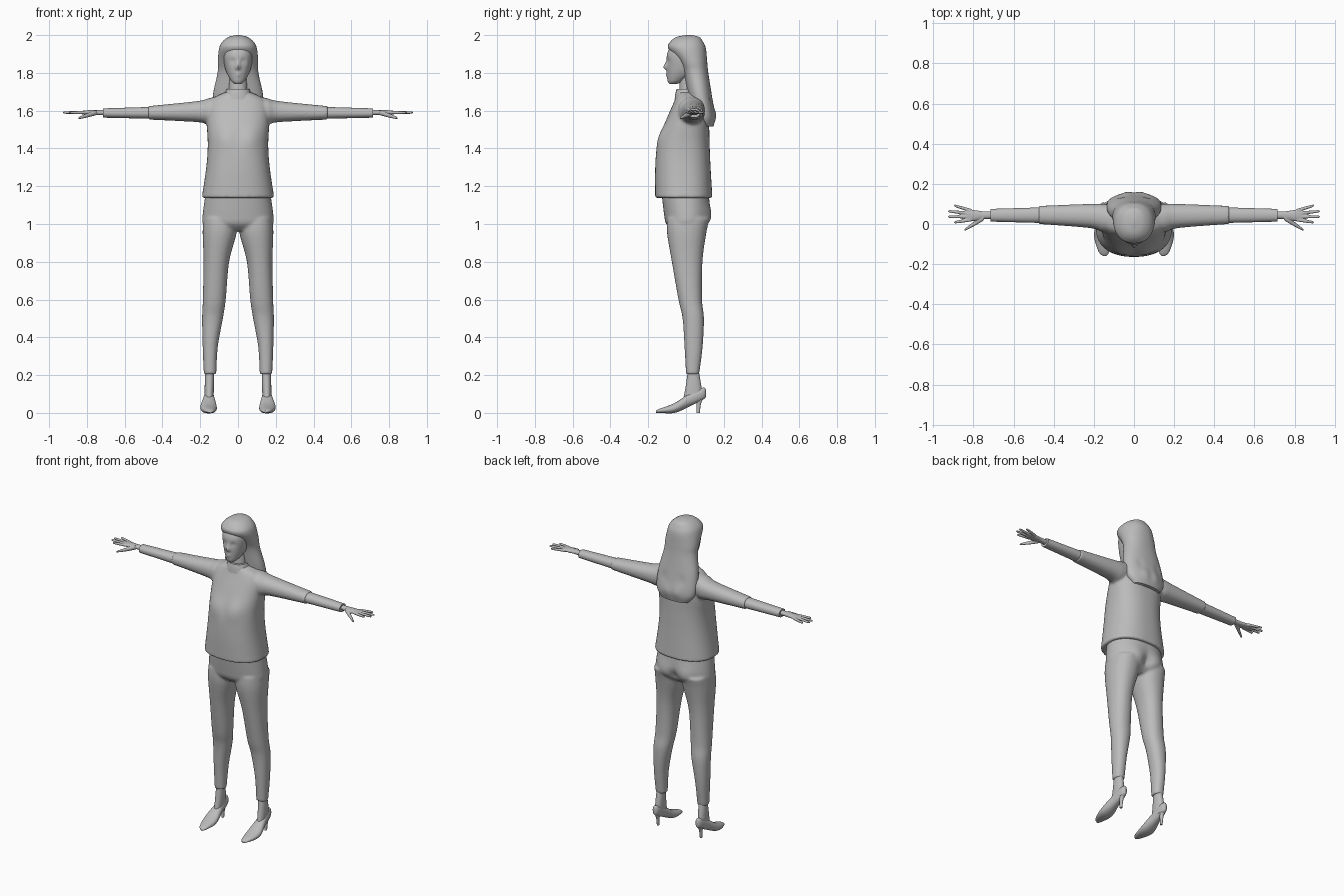
import bpy, bmesh, math
from mathutils import Vector

cube = bpy.data.objects.get("Cube")
if cube:
    bpy.data.objects.remove(cube)

grey = bpy.data.materials.new("plain grey")
grey.use_nodes = True
shade = (.5, .5, .5, 1)
grey.diffuse_color = shade
grey.node_tree.nodes["Principled BSDF"].inputs["Base Color"].default_value = shade

SIDES = {"left": 1, "right": -1}
FRONT, BACK = -1, 1


def smooth_rings(rings, steps):
    """Pass a Catmull-Rom spline through the rings."""
    last = len(rings) - 1
    result = []
    for i in range(last):
        before, start, end, after = (rings[max(0, min(last, i + k))] for k in (-1, 0, 1, 2))
        for step in range(steps):
            t = step / steps
            ring = []
            for p, q, r, w in zip(before, start, end, after):
                enter, leave = (r - p) / 2, (w - q) / 2
                rise = r - q
                bend = 3 * rise - 2 * enter - leave
                twist = enter + leave - 2 * rise
                ring.append(q + t * (enter + t * (bend + t * twist)))
            result.append(ring)
    return result + [rings[last]]


def oval_power(value, power):
    return math.copysign(abs(value) ** (2 / power), value)


def push_bumps(point, facing, bumps):
    """Move front or back points outward around each mirrored bump."""
    for x, z, radius, push, side in bumps:
        if facing * side > 0:
            distance = math.hypot(abs(point.x) - x, point.z - z) / radius
            point.y += push * facing * math.exp(-distance * distance)


def loft(bm, axis, rings, sides=48, steps=5, power=2.2, flip=1, bumps=()):
    """Skin oval rings (position, low, high, low, high) along an axis.
    Four-value rings (position, half width, low, high) are symmetric in x."""
    rings = [(r[0], -r[1], *r[1:]) if len(r) == 4 else r for r in rings]
    rows = []
    for place, u_low, u_high, v_low, v_high in smooth_rings(rings, steps):
        row = []
        for k in range(sides):
            angle = math.tau * k / sides
            c, s = math.cos(angle), math.sin(angle)
            u = (u_low + u_high) / 2 + (u_high - u_low) / 2 * oval_power(c, power)
            v = (v_low + v_high) / 2 + (v_high - v_low) / 2 * oval_power(s, power)
            layout = {"x": (place, u, v), "y": (u, place, v), "z": (u, v, place)}
            point = Vector(layout[axis])
            push_bumps(point, s, bumps)
            point.x *= flip
            row.append(bm.verts.new(point))
        rows.append(row)
    for lower, upper in zip(rows, rows[1:]):
        for k in range(sides):
            bm.faces.new((lower[k - 1], lower[k], upper[k], upper[k - 1]))
    bm.faces.new(rows[0])
    bm.faces.new(rows[-1])


def finish(name, bm, voxel=0):
    """Make an object; a voxel size fuses its overlapping pieces."""
    bmesh.ops.recalc_face_normals(bm, faces=bm.faces)
    mesh = bpy.data.meshes.new(name)
    bm.to_mesh(mesh)
    bm.free()
    mesh.materials.append(grey)
    obj = bpy.data.objects.new(name, mesh)
    bpy.context.collection.objects.link(obj)
    bpy.ops.object.select_all(action="DESELECT")
    obj.select_set(True)
    bpy.context.view_layer.objects.active = obj
    if voxel:
        fuse = obj.modifiers.new("fuse", "REMESH")
        fuse.mode = "VOXEL"
        fuse.voxel_size = voxel
        fuse.use_smooth_shade = True
        relax = obj.modifiers.new("relax", "SMOOTH")
        relax.iterations = 4
    else:
        bpy.ops.object.shade_smooth_by_angle(angle=math.radians(50))


def part(name, axis, rings, **options):
    bm = bmesh.new()
    loft(bm, axis, rings, **options)
    finish(name, bm)


def tube(bm, start, end, radius, tip_radius, flip):
    """Add a tapered round finger with a blunt tip."""
    rings = []
    for t, taper in ((0, 0), (.5, .3), (.95, 1)):
        x, y, z = start.lerp(end, t)
        r = radius + (tip_radius - radius) * taper
        rings.append((x, y - r, y + r, z - r, z + r))
    rings.append((end.x, end.y, end.y, end.z, end.z))
    loft(bm, "x", rings, sides=12, power=2, flip=flip)


# Head with sculpted nose, eye sockets, eyelids and lips
face = [
    (0, 1.83, .013, .02, FRONT), (0, 1.85, .01, .008, FRONT),
    (.03, 1.86, .015, -.009, FRONT), (.03, 1.855, .008, .004, FRONT),
    (0, 1.79, .014, .007, FRONT), (0, 1.76, .02, .004, FRONT)]
part("head", "z", [
    (1.74, .015, -.085, -.05), (1.76, .038, -.094, -.01), (1.82, .067, -.1, .08),
    (1.9, .078, -.1, .09), (1.96, .06, -.07, .08)], sides=96, steps=9, bumps=face)

# Neck and stand-up collar
part("neck", "z", [(1.66, .05, -.04, .07), (1.79, .047, -.03, .06)])
part("collar", "z", [(1.66, .085, -.06, .08), (1.69, .07, -.056, .075), (1.715, .06, -.05, .065)])

# Long hair, swept back from the face and falling behind the shoulders
locks = [(.035, 1.58, .03, .008, BACK), (.065, 1.65, .02, -.007, BACK)]
part("hair", "z", [
    (2, .01, 0, .03), (1.99, .05, -.05, .07), (1.965, .083, -.083, .09),
    (1.93, .1, -.094, .105), (1.86, .107, -.042, .112), (1.8, .108, -.015, .118),
    (1.68, .133, .01, .137), (1.57, .133, .04, .154), (1.515, .095, .08, .145)],
    sides=64, bumps=locks)

# Shirt body and upper sleeves, fused
bm = bmesh.new()
bust = [(.075, 1.46, .06, .014, FRONT), (.1, 1.57, .06, .006, BACK)]
loft(bm, "z", [
    (1.138, .192, -.163, .14), (1.3, .168, -.163, .13), (1.42, .16, -.15, .125),
    (1.55, .165, -.105, .12), (1.65, .15, -.062, .1), (1.7, .062, -.045, .07)],
    sides=64, power=2.4, bumps=bust)
for flip in SIDES.values():
    loft(bm, "x", [
        (.06, -.02, .09, 1.56, 1.685), (.15, -.04, .1, 1.53, 1.667),
        (.22, -.02, .1, 1.54, 1.65), (.475, 0, .09, 1.553, 1.624)], flip=flip)
finish("shirt", bm, .008)

for label, flip in SIDES.items():
    # Lower sleeve
    part(label + "_lower_sleeve", "x", [
        (.45, .005, .083, 1.557, 1.62), (.715, .012, .075, 1.563, 1.612)], flip=flip)

    # Hand: wrist, palm, four fingers and thumb, fused
    bm = bmesh.new()
    loft(bm, "x", [(.69, .025, .063, 1.575, 1.605), (.75, .025, .063, 1.577, 1.603),
                   (.8, .015, .07, 1.578, 1.602), (.84, .02, .07, 1.583, 1.597)], flip=flip)
    for i in range(4):
        offset = 1.5 - i
        knuckle = Vector((.81, .044 + .015 * offset, 1.59))
        fingertip = Vector((.93 - .015 * offset ** 2, .05 + .028 * offset, 1.59))
        tube(bm, knuckle, fingertip, .009, .006, flip)
    tube(bm, Vector((.75, .03, 1.59)), Vector((.845, -.03, 1.56)), .014, .006, flip)
    finish(label + "_hand", bm, .003)

# Trousers: hips and both legs, fused
bm = bmesh.new()
seat = [(.085, 1.04, .065, .018, BACK), (0, 1.02, .03, -.02, BACK)]
loft(bm, "z", [(1.17, .17, -.13, .12), (1.05, .187, -.116, .125),
               (1, .184, -.105, .11), (.965, .13, -.07, .07)], sides=64, bumps=seat)
for flip in SIDES.values():
    loft(bm, "z", [
        (1.03, .005, .184, -.1, .125), (.95, .008, .187, -.1, .107), (.8, .047, .182, -.075, .087),
        (.6, .065, .186, -.04, .085), (.5, .08, .19, -.018, .095), (.35, .107, .187, -.008, .088),
        (.205, .115, .181, 0, .07)], flip=flip)
finish("trousers", bm, .008)

# Ankles and high-heeled shoes
for label, flip in SIDES.items():
    part(label + "_ankle", "z", [
        (.07, .13, .176, -.015, .09), (.15, .127, .176, 0, .08), (.23, .127, .172, .01, .066)],
        flip=flip)
    part(label + "_shoe", "y", [
        (-.16, .14, .15, 0, .01), (-.14, .125, .175, 0, .022), (-.06, .112, .199, 0, .052),
        (.02, .124, .184, .035, .105), (.09, .133, .172, .07, .134), (.106, .147, .158, .085, .12)],
        flip=flip)
    part(label + "_heel", "z", [
        (0, .146, .16, .056, .073), (.05, .143, .163, .056, .08), (.09, .133, .172, .05, .1)],
        flip=flip)
